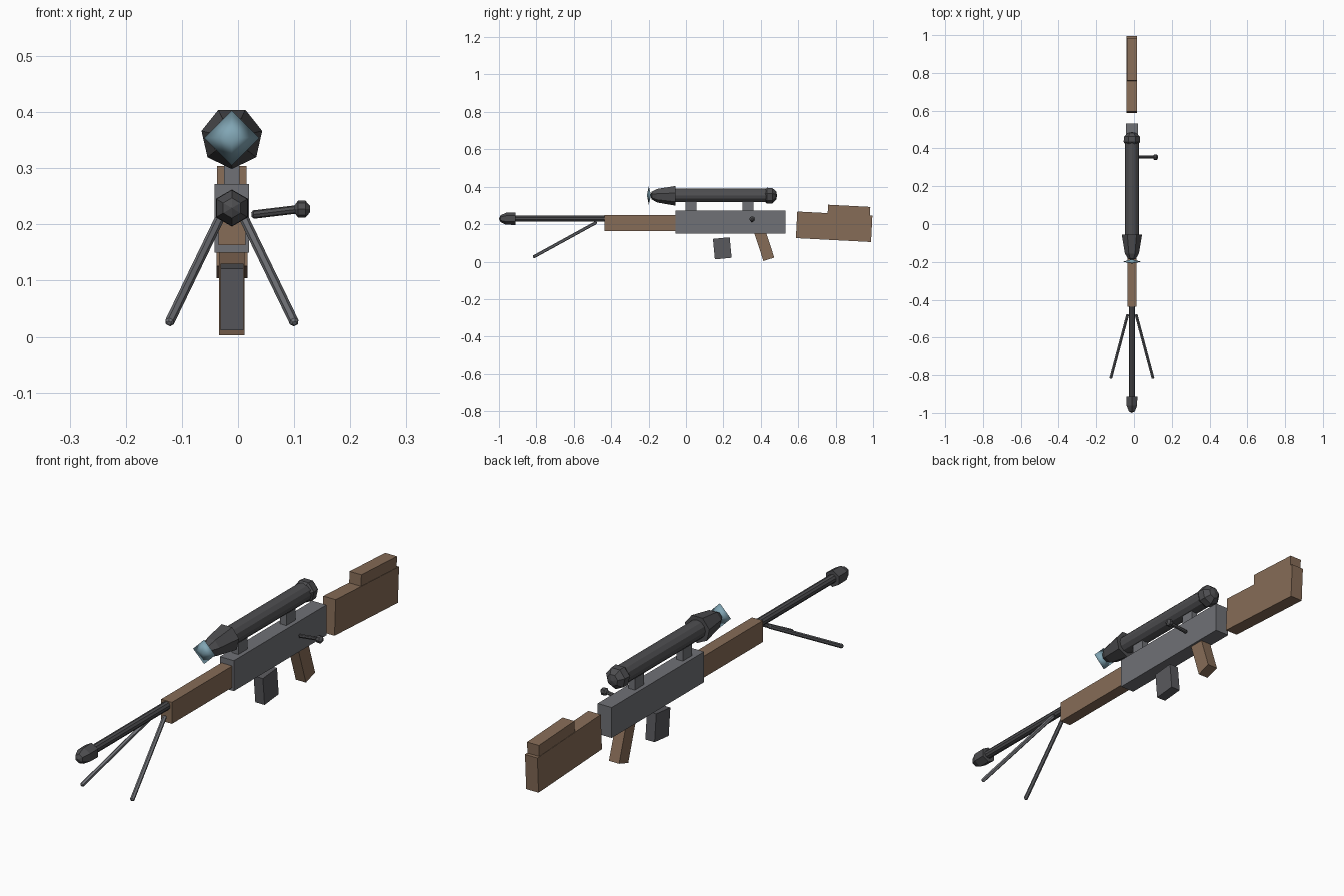
import bpy, bmesh
from math import radians, sin, cos, pi
from mathutils import Vector, Matrix

if "Cube" in bpy.data.objects:
    bpy.data.objects.remove(bpy.data.objects["Cube"])

CX = -0.011  # centre line of the rifle


def material(name, rgb):
    m = bpy.data.materials.new(name)
    m.diffuse_color = (*rgb, 1)
    m.use_nodes = True
    m.node_tree.nodes["Principled BSDF"].inputs["Base Color"].default_value = m.diffuse_color
    return m


DARK = material("dark_metal", (0.075, 0.075, 0.08))
STEEL = material("steel", (0.16, 0.165, 0.18))
MAG = material("magazine_metal", (0.1, 0.1, 0.11))
WOOD = material("wood", (0.24, 0.15, 0.095))
GLASS = material("glass", (0.22, 0.38, 0.46))


def finish(name, bm, mat):
    bmesh.ops.recalc_face_normals(bm, faces=bm.faces)
    me = bpy.data.meshes.new(name)
    bm.to_mesh(me)
    bm.free()
    me.materials.append(mat)
    ob = bpy.data.objects.new(name, me)
    bpy.context.collection.objects.link(ob)
    return ob


def box(name, y, z, length, height, half_width, mat, tilt=0):
    """Block centred on the rifle, tilted about the x axis."""
    bm = bmesh.new()
    m = (Matrix.Translation((CX, y, z)) @ Matrix.Rotation(radians(tilt), 4, 'X')
         @ Matrix.Diagonal((2 * half_width, length, height, 1)))
    bmesh.ops.create_cube(bm, size=1, matrix=m)
    return finish(name, bm, mat)


def lathe(name, origin, direction, profile, sides, mat, phase=-90):
    """Revolve (distance, radius) points about a line."""
    d = Vector(direction).normalized()
    u = d.cross(Vector((0, 0, 1))).normalized()
    v = u.cross(d)
    o = Vector(origin)
    bm = bmesh.new()
    rings = []
    for t, r in profile:
        c = o + d * t
        if r == 0:
            rings.append([bm.verts.new(c)])
            continue
        angles = [radians(phase) + 2 * pi * i / sides for i in range(sides)]
        rings.append([bm.verts.new(c + r * (u * cos(a) + v * sin(a))) for a in angles])
    for a, b in zip(rings, rings[1:]):
        for i in range(sides):
            j = (i + 1) % sides
            quad = [a[i % len(a)], a[j % len(a)], b[j % len(b)], b[i % len(b)]]
            bm.faces.new(list(dict.fromkeys(quad)))
    for end in (rings[0], rings[-1]):
        if len(end) > 1:
            bm.faces.new(end)
    return finish(name, bm, mat)


def rod(name, a, b, r, sides, mat):
    """Straight rod with bevelled ends."""
    a, b = Vector(a), Vector(b)
    n = (b - a).length
    k = r * 0.5
    return lathe(name, a, b - a, [(0, k), (k, r), (n - k, r), (n, k)], sides, mat)


# Body blocks
box("receiver", 0.238, 0.211, 0.586, 0.122, 0.031, STEEL)
box("forend", -0.246, 0.206, 0.382, 0.086, 0.024, WOOD)
box("stock", 0.792, 0.186, 0.402, 0.142, 0.0275, WOOD, -3)
box("cheek_rest", 0.871, 0.270, 0.226, 0.056, 0.0262, WOOD, -3)
box("magazine", 0.194, 0.071, 0.090, 0.110, 0.0205, MAG, 5.5)
box("grip", 0.419, 0.086, 0.061, 0.155, 0.0225, WOOD, 18)

# Barrel and muzzle
lathe("barrel", (CX, 0, 0.230), (0, 1, 0), [(-0.93, 0.017), (-0.42, 0.017)], 10, DARK)
lathe("muzzle", (CX, 0, 0.229), (0, 1, 0),
      [(-1.0, 0), (-0.992, 0.018), (-0.962, 0.032), (-0.912, 0.033)], 6, DARK)

# Scope
SC = (CX, 0, 0.354)
lathe("scope_tube", SC, (0, 1, 0), [(-0.1, 0.037), (0.43, 0.037)], 12, DARK)
lathe("scope_bell", SC, (0, 1, 0),
      [(-0.19, 0), (-0.183, 0.022), (-0.155, 0.038), (-0.055, 0.0555)], 7, DARK)
lathe("scope_eyepiece", SC, (0, 1, 0),
      [(0.413, 0.028), (0.434, 0.045), (0.462, 0.043), (0.482, 0.024), (0.487, 0)], 7, DARK)
lens = lathe("scope_lens", SC, (0, 1, 0),
             [(-0.209, 0), (-0.199, 0.049), (-0.187, 0)], 4, GLASS)
lens.data.shade_smooth()
for label, y in (("front", 0.027), ("rear", 0.331)):
    box(label + "_scope_mount", y, 0.297, 0.058, 0.066, 0.014, STEEL)

# Bolt handle
rod("bolt_handle", (0.024, 0.354, 0.217), (0.108, 0.354, 0.227), 0.0075, 8, DARK)
lathe("bolt_knob", (0.114, 0.354, 0.227), (1, 0, 0),
      [(-0.014, 0.006), (-0.007, 0.015), (0.006, 0.015), (0.014, 0.006)], 8, DARK)

# Bipod legs
for label, s in (("left", -1), ("right", 1)):
    rod(label + "_bipod_leg", (CX + s * 0.022, -0.478, 0.210),
        (CX + s * 0.112, -0.817, 0.024), 0.0085, 6, STEEL)
